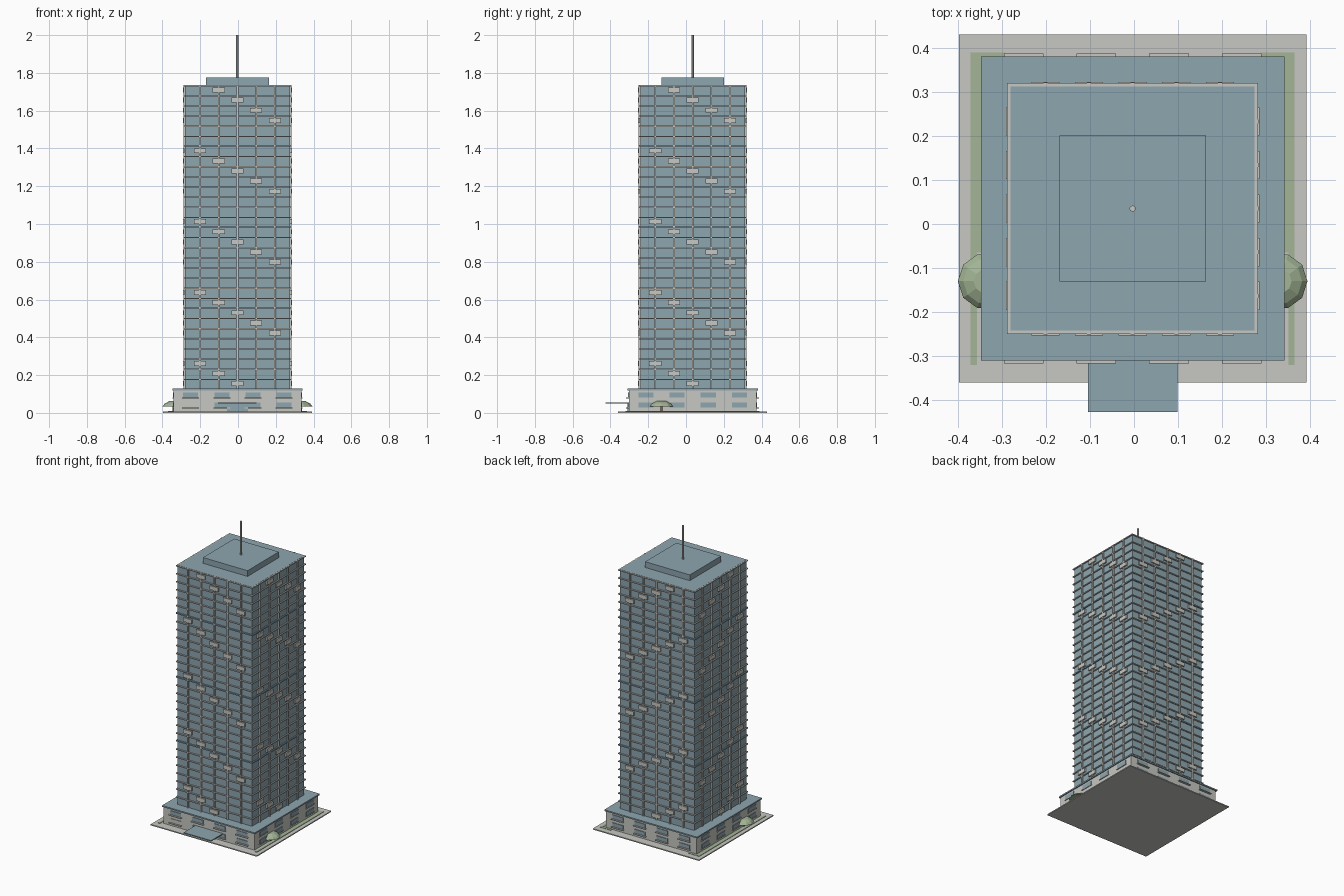
import bpy, bmesh, math

if "Cube" in bpy.data.objects:
    bpy.data.objects.remove(bpy.data.objects["Cube"])

CX, CY = -0.003, 0.035          # tower axis
FLOOR, Z0, FLOORS = 0.0536, 0.128, 30
TOP = Z0 + FLOOR * FLOORS
SIDES = [(axis, sign) for axis in "xy" for sign in (-1, 1)]


def material(name, rgb):
    m = bpy.data.materials.new(name)
    m.use_nodes = True
    m.diffuse_color = (*rgb, 1)
    m.node_tree.nodes["Principled BSDF"].inputs["Base Color"].default_value = (*rgb, 1)
    return m


GLASS = material("blue_glass", (0.27, 0.38, 0.43))
STONE = material("pale_stone", (0.57, 0.57, 0.54))
GREEN = material("leaf_green", (0.36, 0.46, 0.30))
BARK = material("bark_brown", (0.16, 0.12, 0.09))


def box(bm, x0, x1, y0, y1, z0, z1):
    verts = bmesh.ops.create_cube(bm, size=1)["verts"]
    for v in verts:
        v.co.x = CX + (x1 if v.co.x > 0 else x0)
        v.co.y = CY + (y1 if v.co.y > 0 else y0)
        v.co.z = z1 if v.co.z > 0 else z0


def square(bm, half, z0, z1):
    box(bm, -half, half, -half, half, z0, z1)


def on_side(bm, side, u, width, d0, d1, z0, z1):
    """Box on one facade: u runs along the wall, d runs outward."""
    axis, sign = side
    d0, d1 = sorted((sign * d0, sign * d1))
    a, b = u - width / 2, u + width / 2
    if axis == "x":
        box(bm, d0, d1, a, b, z0, z1)
    else:
        box(bm, a, b, d0, d1, z0, z1)


def finish(name, bm, mat):
    mesh = bpy.data.meshes.new(name)
    bm.to_mesh(mesh)
    bm.free()
    mesh.materials.append(mat)
    obj = bpy.data.objects.new(name, mesh)
    bpy.context.collection.objects.link(obj)
    return obj


def block(name, mat, half, z0, z1):
    bm = bmesh.new()
    square(bm, half, z0, z1)
    return finish(name, bm, mat)


# Main masses
block("paving", STONE, 0.395, 0, 0.007)
block("podium", STONE, 0.338, 0.007, 0.119)
block("podium_roof", GLASS, 0.345, 0.119, Z0)
block("tower_glass", GLASS, 0.277, Z0, TOP)
block("roof_plant_room", GLASS, 0.166, TOP, 1.775)

# Floor bands, with a glass-coloured belt at every eighth floor
bands, belts = bmesh.new(), bmesh.new()
for k in range(1, FLOORS + 1):
    z = Z0 + k * FLOOR
    if k % 8 == 0:
        square(belts, 0.285, z - 0.004, z + 0.004)
    else:
        square(bands, 0.285, z - 0.007, z - 0.001)
finish("floor_bands", bands, STONE)
finish("belt_courses", belts, GLASS)

# Mullions and the diagonal runs of pale panels
mullions, panels = bmesh.new(), bmesh.new()
for side in SIDES:
    for col in range(5):
        on_side(mullions, side, (col - 2) * 0.099, 0.009, 0.275, 0.286, Z0, TOP)
    for k in range(FLOORS):
        col = (9 - k) % 7
        if col < 5:
            z = Z0 + (k + 0.5) * FLOOR
            on_side(panels, side, (col - 2) * 0.099, 0.064, 0.279, 0.288,
                    z - 0.013, z + 0.013)
finish("mullions", mullions, STONE)
finish("facade_panels", panels, STONE)

# Podium windows with thin ledges
windows, ledges = bmesh.new(), bmesh.new()
for side in SIDES:
    reach = 0.352 if side[0] == "y" else 0.344
    for col in range(4):
        u = (col - 1.5) * 0.165
        for z in (0.042, 0.095):
            pale = side == ("y", -1) and col == 0 and z < 0.05
            on_side(ledges if pale else windows, side, u, 0.08,
                    0.335, 0.342, z - 0.013, z + 0.013)
            on_side(ledges, side, u, 0.09, 0.335, reach, z - 0.018, z - 0.014)
finish("podium_windows", windows, GLASS)
finish("window_ledges", ledges, STONE)

# Entrance
entry = bmesh.new()
on_side(entry, ("y", -1), 0, 0.11, 0.335, 0.345, 0.007, 0.049)
on_side(entry, ("y", -1), 0, 0.204, 0.335, 0.462, 0.050, 0.056)
finish("entrance_canopy", entry, GLASS)

# Lawn strips
lawn = bmesh.new()
for s in (-1, 1):
    x0, x1 = sorted((s * 0.354, s * 0.368))
    box(lawn, x0, x1, -0.355, 0.355, 0.007, 0.010)
    x0, x1 = sorted((s * 0.290, s * 0.368))
    box(lawn, x0, x1, -0.10, 0.355, 0.007, 0.009)
finish("lawns", lawn, GREEN)

# Low-poly trees at both sides
RINGS = [(0.064, 0.035), (0.052, 0.049), (0.028, 0.062)]
crowns, trunks = bmesh.new(), bmesh.new()
for s in (-1, 1):
    cx, cy, n = CX + s * 0.333, -0.13, 10
    rings = [[crowns.verts.new((cx + r * math.cos(2 * math.pi * i / n),
                                cy + r * math.sin(2 * math.pi * i / n), z))
              for i in range(n)] for r, z in RINGS]
    crowns.faces.new(rings[0][::-1])
    crowns.faces.new(rings[-1])
    for low, high in zip(rings, rings[1:]):
        for i in range(n):
            j = (i + 1) % n
            crowns.faces.new((low[i], low[j], high[j], high[i]))
    box(trunks, s * 0.333 - 0.01, s * 0.333 + 0.01,
        cy - CY - 0.008, cy - CY + 0.008, 0.007, 0.037)
finish("tree_crowns", crowns, GREEN)
finish("tree_trunks", trunks, BARK)

# Mast
bpy.ops.mesh.primitive_cylinder_add(vertices=10, radius=0.007, depth=2 - 1.77,
                                    location=(CX, CY, (2 + 1.77) / 2))
mast = bpy.context.object
mast.name = "roof_mast"
mast.data.materials.append(STONE)
